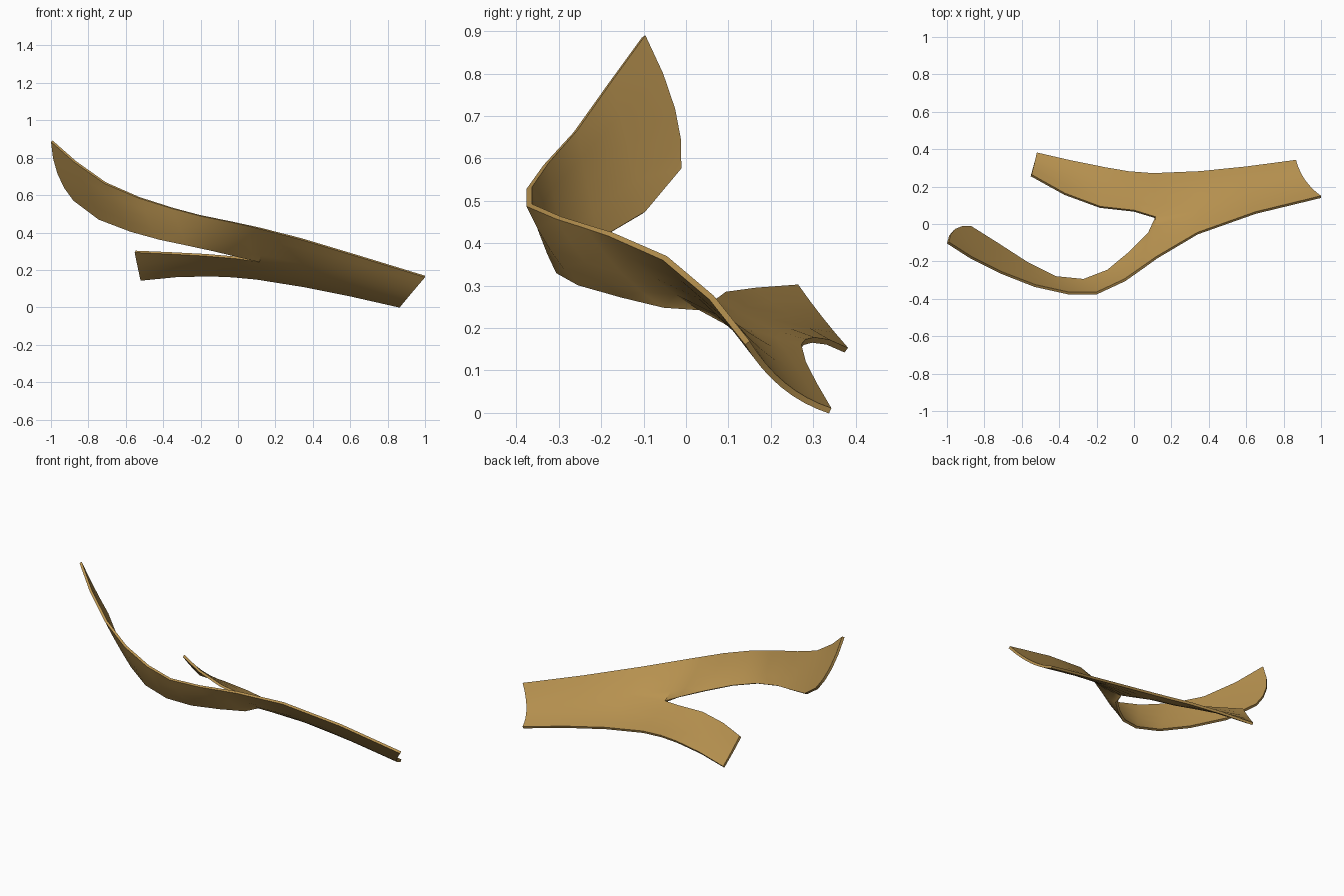
import bpy, bmesh
from mathutils import Vector

if "Cube" in bpy.data.objects:
    bpy.data.objects.remove(bpy.data.objects["Cube"])

SPANS = 4  # divisions across each half of the strip


def across(a, m, b, n):
    """Points on a parabola from a through m to b."""
    a, m, b = Vector(a), Vector(m), Vector(b)
    c = 2 * m - (a + b) / 2
    return [a * (1 - t) ** 2 + c * 2 * t * (1 - t) + b * t * t
            for t in (i / n for i in range(n + 1))]


def bowed(a, b, bow, n=SPANS):
    """Row between two edges, sagging forward and down by bow."""
    m = (Vector(a) + Vector(b)) / 2 + bow * Vector((0, -0.55, -0.83))
    return across(a, m, b, n)


def loft(bm, rows):
    grid = [[bm.verts.new(p) for p in r] for r in rows]
    for r, s in zip(grid, grid[1:]):
        for i in range(len(r) - 1):
            bm.faces.new((r[i], r[i + 1], s[i + 1], s[i]))


# Stem rows: front edge, middle, back edge
stem = [across(*r, 2 * SPANS) for r in (
    ((1, .145, .165), (.915, .23, .065), (.865, .34, .005)),
    ((.65, .06, .272), (.62, .175, .143), (.60, .305, .065)),
    ((.34, -.05, .365), (.345, .115, .205), (.35, .28, .115)),
    ((.12, -.18, .422), (.115, .035, .248), (.10, .27, .155)))]

# Long prong rows: outer edge, inner edge, bow
long_prong = [stem[-1][:SPANS + 1]] + [bowed(*r) for r in (
    ((.05, -.23, .438), (.08, -.05, .252), .014),
    ((-.05, -.30, .46), (-.02, -.15, .277), .012),
    ((-.20, -.37, .49), (-.14, -.25, .305), .010),
    ((-.35, -.37, .53), (-.27, -.30, .333), .008),
    ((-.53, -.33, .587), (-.42, -.285, .365), .006),
    ((-.71, -.26, .665), (-.57, -.21, .407), .004),
    ((-.87, -.18, .778), (-.74, -.10, .472), 0))]
long_prong.append(across((-.995, -.10, .888), (-.96, -.03, .715),
                         (-.875, -.015, .573), SPANS))

# Short prong rows: inner edge, back edge, bow
short_prong = [stem[-1][SPANS:]] + [bowed(*r) for r in (
    ((0, .07, .265), (-.03, .28, .167), .012),
    ((-.18, .09, .28), (-.15, .30, .172), .010),
    ((-.37, .16, .29), (-.33, .335, .167), .006),
    ((-.55, .26, .298), (-.52, .378, .148), .003))]

# Weld the three strips into one forked sheet
bm = bmesh.new()
for rows in (stem, long_prong, short_prong):
    loft(bm, rows)
bmesh.ops.remove_doubles(bm, verts=bm.verts, dist=0.0005)
bmesh.ops.recalc_face_normals(bm, faces=bm.faces)
mesh = bpy.data.meshes.new("forked_strip")
bm.to_mesh(mesh)
bm.free()
strip = bpy.data.objects.new("forked_strip", mesh)
bpy.context.collection.objects.link(strip)

tan = bpy.data.materials.new("tan")
tan.diffuse_color = (0.48, 0.29, 0.08, 1)
tan.use_nodes = True
tan.node_tree.nodes["Principled BSDF"].inputs["Base Color"].default_value = tan.diffuse_color
mesh.materials.append(tan)

# Sheet thickness
solid = strip.modifiers.new("thickness", 'SOLIDIFY')
solid.thickness = 0.014
solid.offset = 0
bpy.context.view_layer.objects.active = strip
strip.select_set(True)
bpy.ops.object.modifier_apply(modifier=solid.name)
bpy.ops.object.shade_smooth_by_angle(angle=0.7)
